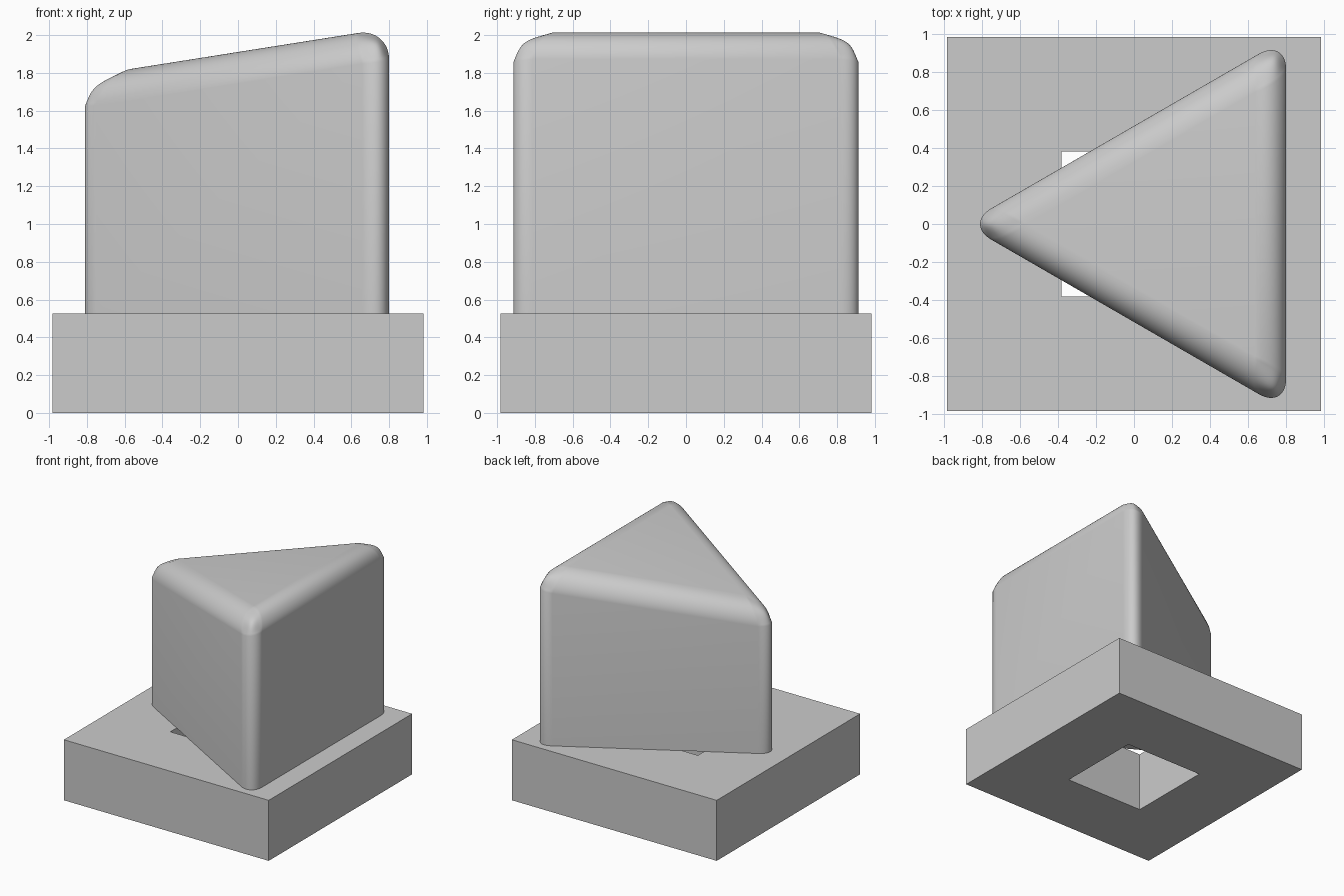
import bpy, bmesh

cube = bpy.data.objects.get("Cube")
if cube:
    bpy.data.objects.remove(cube, do_unlink=True)

GREY = (0.6, 0.6, 0.6, 1)
grey = bpy.data.materials.new("plain_grey")
grey.use_nodes = True
grey.diffuse_color = GREY
grey.node_tree.nodes["Principled BSDF"].inputs["Base Color"].default_value = GREY


def finish(name, bm, smooth=False):
    bmesh.ops.recalc_face_normals(bm, faces=bm.faces)
    mesh = bpy.data.meshes.new(name)
    bm.to_mesh(mesh)
    bm.free()
    mesh.materials.append(grey)
    obj = bpy.data.objects.new(name, mesh)
    bpy.context.collection.objects.link(obj)
    if smooth:
        bpy.ops.object.select_all(action='DESELECT')
        obj.select_set(True)
        bpy.context.view_layer.objects.active = obj
        bpy.ops.object.shade_smooth_by_angle(angle=0.6)
    return obj


# Square base with a square hole right through it
BASE_TOP = 0.525
bm = bmesh.new()


def square(half, z):
    return [bm.verts.new((x * half, y * half, z))
            for x, y in ((-1, -1), (1, -1), (1, 1), (-1, 1))]


rings = [square(0.983, 0), square(0.983, BASE_TOP),
         square(0.382, BASE_TOP), square(0.382, 0)]
for a, b in zip(rings, rings[1:] + rings[:1]):
    for i in range(4):
        j = (i + 1) % 4
        bm.faces.new((a[i], a[j], b[j], b[i]))
finish("base", bm)

# Triangular block with a sloping top, rounded everywhere but underneath
FLAT_X, TIP_X, SLOPE, EDGE_Z = 0.8, -0.893, 0.158, 2.037
half_side = (FLAT_X - TIP_X) / 3 ** 0.5
bm = bmesh.new()
corners = [(FLAT_X, -half_side), (FLAT_X, half_side), (TIP_X, 0)]
low = [bm.verts.new((x, y, BASE_TOP)) for x, y in corners]
high = [bm.verts.new((x, y, EDGE_Z + SLOPE * (x - FLAT_X))) for x, y in corners]
bm.faces.new(low[::-1])
bm.faces.new(high)
for i in range(3):
    j = (i + 1) % 3
    bm.faces.new((low[i], low[j], high[j], high[i]))
rounded = [e for e in bm.edges if any(v in high for v in e.verts)]
bmesh.ops.bevel(bm, geom=rounded, offset=0.33, offset_type='WIDTH',
                segments=16, profile=0.5, affect='EDGES', clamp_overlap=False)
finish("triangular_block", bm, smooth=True)
